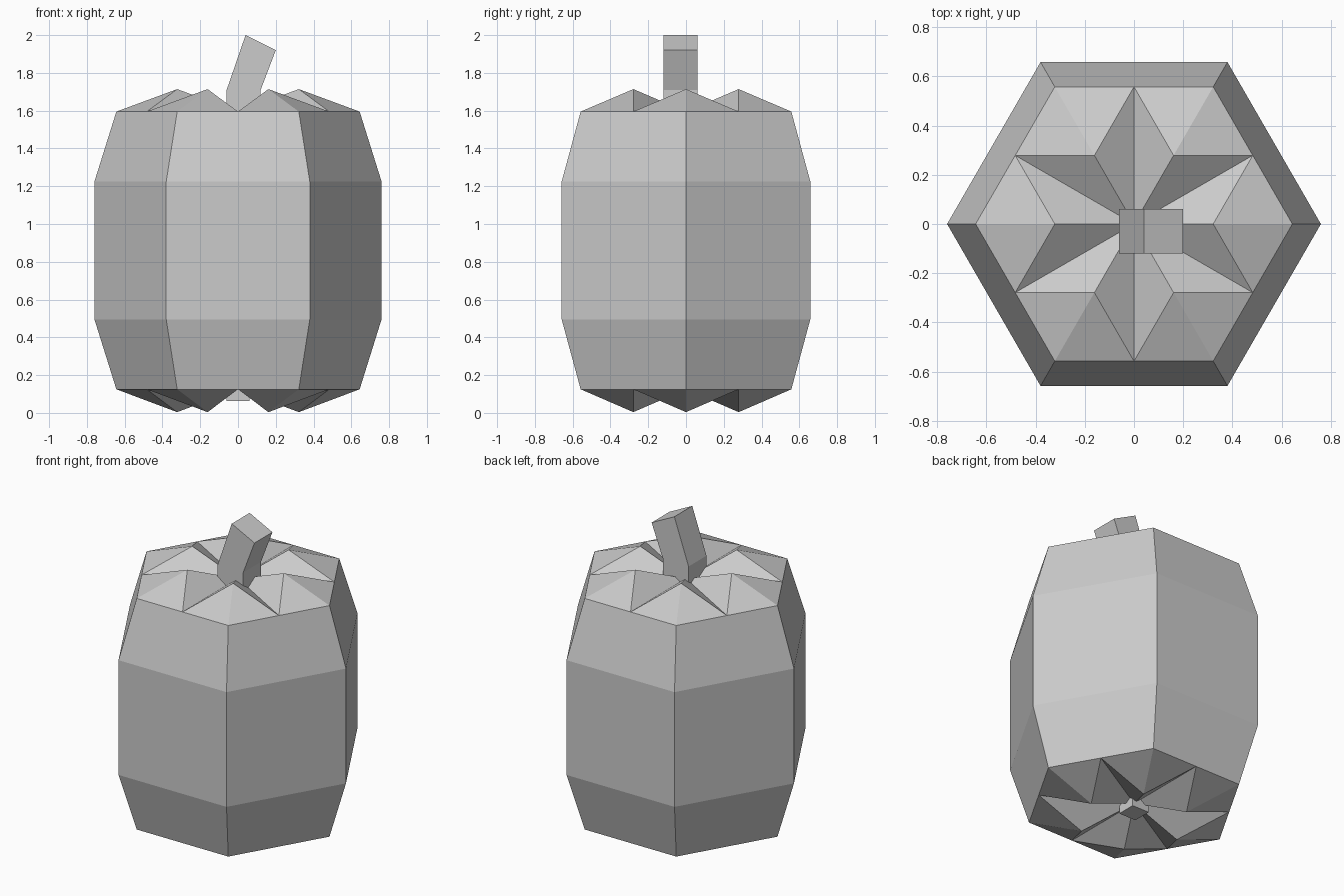
import bpy, bmesh
from math import cos, sin, pi

if "Cube" in bpy.data.objects:
    bpy.data.objects.remove(bpy.data.objects["Cube"])


def finish(name, bm):
    bmesh.ops.recalc_face_normals(bm, faces=bm.faces)
    mesh = bpy.data.meshes.new(name)
    bm.to_mesh(mesh)
    bm.free()
    obj = bpy.data.objects.new(name, mesh)
    bpy.context.collection.objects.link(obj)
    return obj


def polar(bm, r, angle, z):
    return bm.verts.new((r * cos(angle), r * sin(angle), z))


SIDES = 6
STEP = 2 * pi / SIDES
RIM = 0.644


def star_cap(bm, rim, z_rim, z_peak):
    """Lobed end: a raised peak at each corner, valleys running to the centre."""
    centre = bm.verts.new((0, 0, z_rim))
    peaks = [polar(bm, RIM / 2, i * STEP, z_peak) for i in range(SIDES)]
    mids = [polar(bm, RIM * cos(STEP / 2), (i + 0.5) * STEP, z_rim) for i in range(SIDES)]
    for i in range(SIDES):
        for m in (mids[i], mids[i - 1]):
            bm.faces.new((rim[i], m, peaks[i]))
            bm.faces.new((m, centre, peaks[i]))
    return mids


# Body: six-sided barrel with lobed top and bottom
bm = bmesh.new()
profile = [(RIM, 0.125), (0.76, 0.495), (0.76, 1.225), (RIM, 1.595)]
rings = [[polar(bm, r, i * STEP, z) for i in range(SIDES)] for r, z in profile]
low_mids = star_cap(bm, rings[0], 0.125, 0.004)
top_mids = star_cap(bm, rings[-1], 1.595, 1.714)
for k in range(3):
    for i in range(SIDES):
        j = (i + 1) % SIDES
        face = [rings[k][i]]
        if k == 0:
            face.append(low_mids[i])
        face += [rings[k][j], rings[k + 1][j]]
        if k == 2:
            face.append(top_mids[i])
        face.append(rings[k + 1][i])
        bm.faces.new(face)
finish("pepper_body", bm)

# Stem: square section, bent to the right
bm = bmesh.new()
sections = [((-0.06, 1.56), (0.12, 1.56)),
            ((-0.06, 1.71), (0.12, 1.71)),
            ((0.04, 2.0), (0.20, 1.92))]
loops = []
for (xl, zl), (xr, zr) in sections:
    loops.append([bm.verts.new(c) for c in
                  ((xl, -0.12, zl), (xr, -0.12, zr), (xr, 0.06, zr), (xl, 0.06, zl))])
for a, b in zip(loops, loops[1:]):
    for i in range(4):
        j = (i + 1) % 4
        bm.faces.new((a[i], a[j], b[j], b[i]))
bm.faces.new(loops[0])
bm.faces.new(loops[-1])
finish("stem", bm)

# Small square nub in the hollow underneath
bm = bmesh.new()
bmesh.ops.create_cube(bm, size=0.12)
bmesh.ops.translate(bm, verts=bm.verts, vec=(0, 0, 0.122))
finish("bottom_nub", bm)
